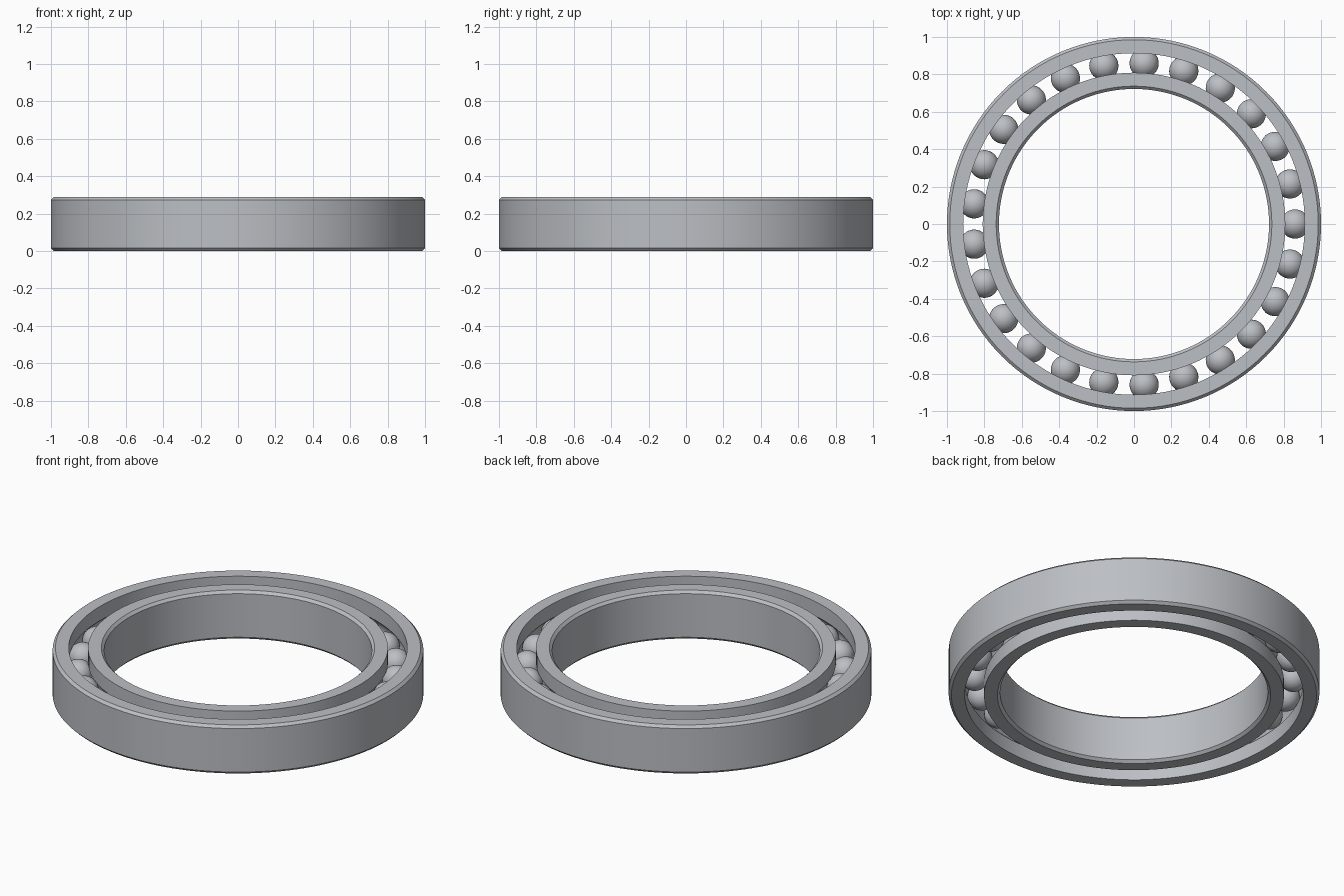
import bpy
import bmesh
from math import pi, cos, sin, asin, sqrt
from mathutils import Matrix, Vector

cube = bpy.data.objects.get("Cube")
if cube:
    bpy.data.objects.remove(cube, do_unlink=True)

HEIGHT = 0.289
MID = HEIGHT / 2
PITCH = 0.861        # radius of the circle of ball centres
BALL = 0.078
BALL_COUNT = 25
CHAMFER = 0.015
SEGMENTS = 128


def make_material(name, colour):
    mat = bpy.data.materials.new(name)
    mat.use_nodes = True
    mat.diffuse_color = colour
    bsdf = next(n for n in mat.node_tree.nodes if n.type == 'BSDF_PRINCIPLED')
    bsdf.inputs["Base Color"].default_value = colour
    return mat


def finish(bm, name, mat):
    bmesh.ops.recalc_face_normals(bm, faces=bm.faces)
    mesh = bpy.data.meshes.new(name)
    bm.to_mesh(mesh)
    bm.free()
    mesh.materials.append(mat)
    obj = bpy.data.objects.new(name, mesh)
    bpy.context.collection.objects.link(obj)
    bpy.ops.object.select_all(action='DESELECT')
    obj.select_set(True)
    bpy.context.view_layer.objects.active = obj
    bpy.ops.object.shade_smooth_by_angle(angle=pi / 6)
    return obj


def make_ring(name, wall, land, mat):
    """Revolve a ring: chamfered plain wall on one side, ball groove on the other."""
    side = 1 if wall > land else -1
    groove = BALL + 0.001
    half = asin(sqrt(groove ** 2 - (land - PITCH) ** 2) / groove)
    profile = [
        (land, 0), (wall - side * CHAMFER, 0), (wall, CHAMFER),
        (wall, HEIGHT - CHAMFER), (wall - side * CHAMFER, HEIGHT), (land, HEIGHT),
    ]
    steps = 12
    for i in range(steps + 1):
        a = half * (1 - 2 * i / steps)
        profile.append((PITCH + side * groove * cos(a), MID + groove * sin(a)))

    bm = bmesh.new()
    verts = [bm.verts.new((r, 0, z)) for r, z in profile]
    edges = [bm.edges.new((v, verts[i - 1])) for i, v in enumerate(verts)]
    bmesh.ops.spin(bm, geom=verts + edges, cent=(0, 0, 0), axis=(0, 0, 1),
                   angle=2 * pi, steps=SEGMENTS, use_merge=True)
    bmesh.ops.remove_doubles(bm, verts=bm.verts, dist=0.0001)
    return finish(bm, name, mat)


steel = make_material("steel grey", (0.50, 0.52, 0.55, 1))

# Outer and inner races
make_ring("outer_race", 1.0, 0.913, steel)
make_ring("inner_race", 0.722, 0.809, steel)

# Rolling balls, evenly spaced around the pitch circle
bm = bmesh.new()
for i in range(BALL_COUNT):
    turn = Matrix.Rotation(2 * pi * i / BALL_COUNT, 4, 'Z')
    place = turn @ Matrix.Translation(Vector((PITCH, 0, MID)))
    bmesh.ops.create_uvsphere(bm, u_segments=32, v_segments=18, radius=BALL, matrix=place)
finish(bm, "balls", steel)
